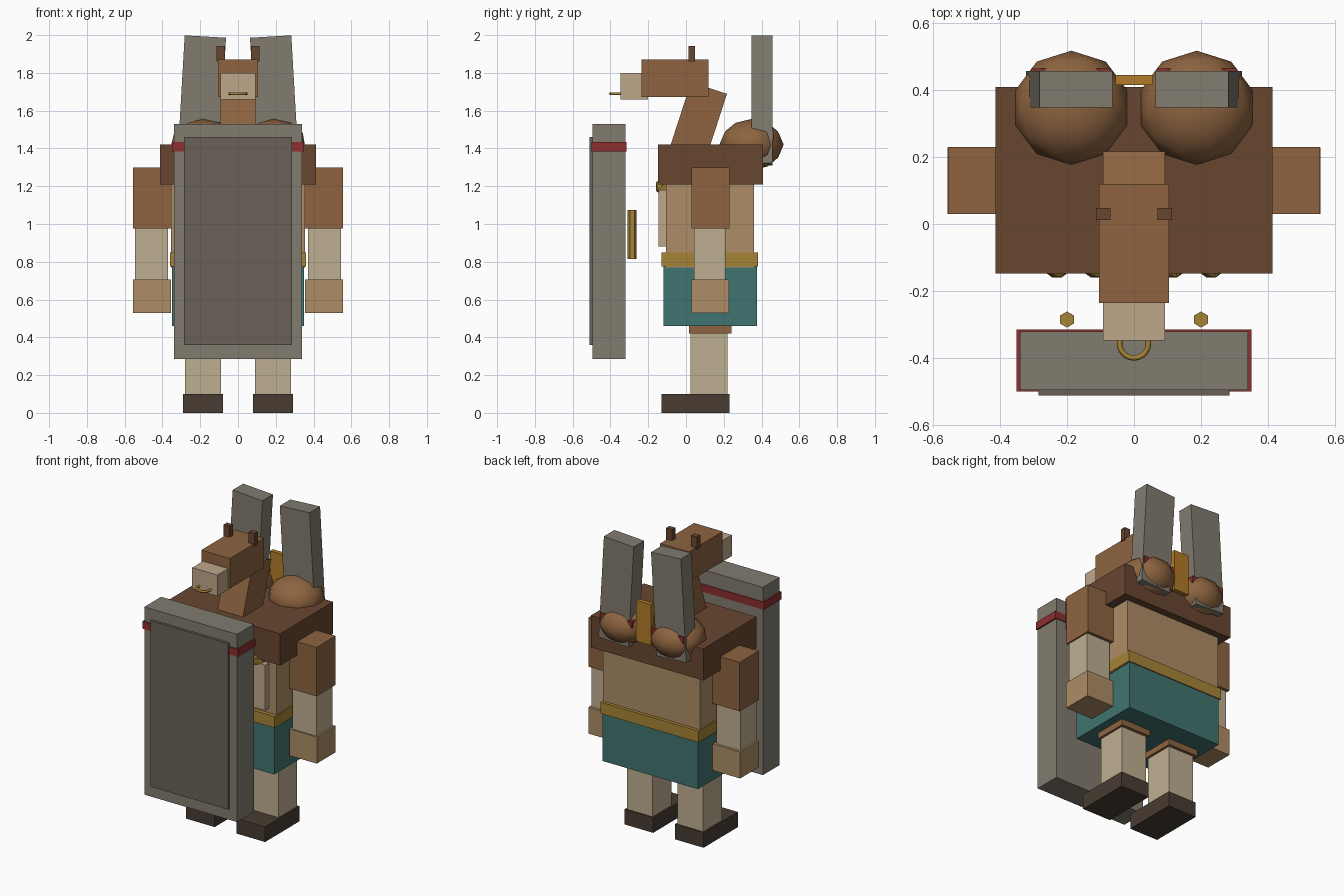
import bpy
from math import radians

if "Cube" in bpy.data.objects:
    bpy.data.objects.remove(bpy.data.objects["Cube"])

# palette given as sRGB bytes
PALETTE = {
    "hide": (142, 100, 64), "dark_hide": (104, 70, 48), "skin": (174, 140, 102),
    "cream": (190, 175, 145), "muzzle": (190, 168, 138), "hoof": (72, 60, 50),
    "teal": (64, 116, 112), "gold": (166, 132, 54), "amber": (176, 124, 40),
    "stone": (130, 124, 112), "dark_stone": (104, 97, 88), "red": (140, 46, 46),
}


def linear(c):
    c /= 255
    return c / 12.92 if c <= 0.04045 else ((c + 0.055) / 1.055) ** 2.4


MATS = {}
for key, rgb in PALETTE.items():
    MATS[key] = bpy.data.materials.new(key)
    MATS[key].diffuse_color = (*[linear(c) for c in rgb], 1)


def finish(name, color, smooth=False):
    ob = bpy.context.object
    ob.name = name
    ob.data.materials.append(MATS[color])
    if smooth:
        bpy.ops.object.shade_smooth()
    return ob


def box(name, color, x, y, z, rot=(0, 0, 0)):
    """Box from (min, max) ranges, optionally rotated about its centre."""
    bpy.ops.mesh.primitive_cube_add(size=1, location=[(a + b) / 2 for a, b in (x, y, z)], rotation=rot)
    bpy.context.object.scale = [b - a for a, b in (x, y, z)]
    return finish(name, color)


def pair(name, color, x, y, z, lean=0):
    """The same box on both sides of the body; lean tips the top inward."""
    box(name + "_right", color, x, y, z, (0, -lean, 0))
    box(name + "_left", color, (-x[1], -x[0]), y, z, (0, lean, 0))


# legs
pair("hoof", "hoof", (0.08, 0.29), (-0.13, 0.23), (0, 0.10))
pair("shin", "cream", (0.09, 0.28), (0.025, 0.22), (0.005, 0.42))
pair("thigh", "hide", (0.075, 0.295), (0.015, 0.24), (0.42, 0.60))

# body
box("skirt", "teal", (-0.35, 0.35), (-0.12, 0.375), (0.46, 0.775))
box("belt", "gold", (-0.36, 0.36), (-0.13, 0.382), (0.775, 0.85))
box("torso", "skin", (-0.355, 0.355), (-0.105, 0.36), (0.77, 1.22))
box("chest_plate", "muzzle", (-0.3, 0.3), (-0.145, -0.10), (0.88, 1.18))
box("shoulders", "dark_hide", (-0.413, 0.413), (-0.148, 0.408), (1.21, 1.42))

# necklace beads
for i in range(-2, 3):
    bpy.ops.mesh.primitive_ico_sphere_add(subdivisions=1, radius=0.052, location=(i * 0.115, -0.115, 1.198))
    finish("necklace_bead", "gold")

# arms
pair("upper_arm", "hide", (0.355, 0.555), (0.03, 0.23), (0.975, 1.30))
pair("forearm", "cream", (0.37, 0.545), (0.042, 0.21), (0.70, 0.975))
pair("hand", "skin", (0.355, 0.557), (0.03, 0.228), (0.53, 0.705))

# neck and head
box("neck", "hide", (-0.093, 0.093), (-0.04, 0.16), (1.33, 1.73), (radians(-18), 0, 0))
box("head", "hide", (-0.105, 0.105), (-0.235, 0.12), (1.672, 1.87))
box("snout", "muzzle", (-0.092, 0.092), (-0.348, -0.2), (1.66, 1.80))
pair("horn_stub", "dark_hide", (0.07, 0.113), (0.012, 0.047), (1.86, 1.943))
bpy.ops.mesh.primitive_torus_add(major_radius=0.043, minor_radius=0.008, major_segments=20,
                                 minor_segments=6, location=(0, -0.357, 1.69))
finish("nose_ring", "gold", True)

# tower shield held in front
box("shield", "stone", (-0.34, 0.34), (-0.495, -0.32), (0.285, 1.53))
box("shield_panel", "dark_stone", (-0.285, 0.285), (-0.512, -0.49), (0.36, 1.46))
box("shield_band", "red", (-0.35, 0.35), (-0.5, -0.315), (1.385, 1.435))
for side in (-1, 1):
    bpy.ops.mesh.primitive_cylinder_add(vertices=6, radius=0.024, depth=0.26, location=(side * 0.2, -0.285, 0.945))
    finish("shield_handle", "gold")

# stone pillars on the back, with haunch-like pads at their feet
pair("back_pillar", "stone", (0.083, 0.302), (0.347, 0.457), (1.315, 1.993), 0.058)
pair("pillar_band", "red", (0.07, 0.307), (0.36, 0.464), (1.445, 1.49))
for side in (-1, 1):
    bpy.ops.mesh.primitive_ico_sphere_add(subdivisions=2, radius=0.17, location=(side * 0.187, 0.347, 1.42))
    bpy.context.object.scale = (1.03, 1, 0.8)
    finish("shoulder_pad", "hide", True)
box("back_clasp", "amber", (-0.055, 0.055), (0.415, 0.444), (1.36, 1.63))

for m in bpy.data.materials:
    if m.users and not m.is_grease_pencil:
        m.use_nodes = True
        m.node_tree.nodes["Principled BSDF"].inputs["Base Color"].default_value = m.diffuse_color
